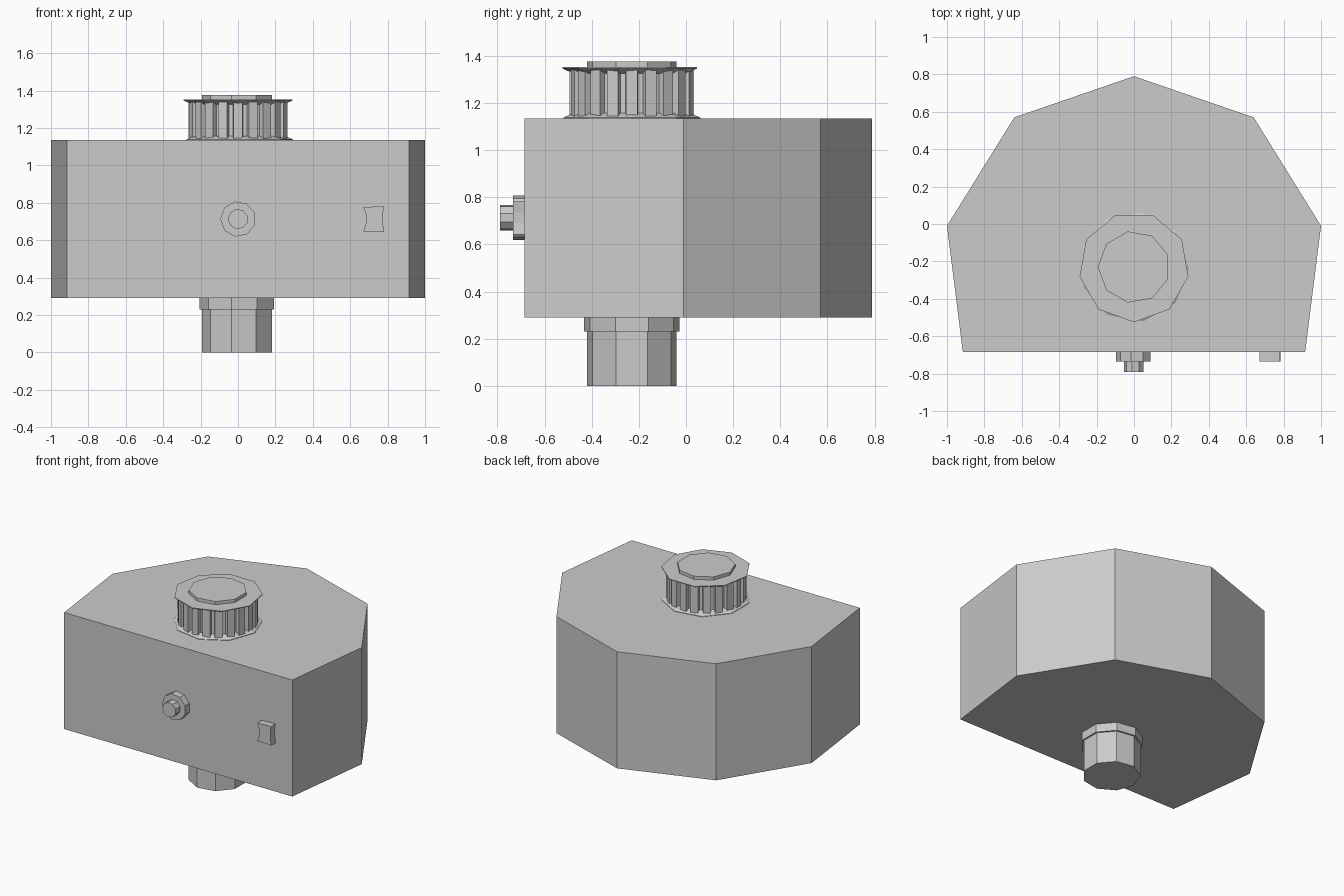
import bpy, bmesh
from math import sin, cos, pi, radians
from mathutils import Matrix, Vector

if "Cube" in bpy.data.objects:
    bpy.data.objects.remove(bpy.data.objects["Cube"])

grey = bpy.data.materials.new("plain grey")
grey.use_nodes = True
grey.diffuse_color = (0.6, 0.6, 0.6, 1)
grey.node_tree.nodes["Principled BSDF"].inputs["Base Color"].default_value = (0.6, 0.6, 0.6, 1)

AXIS = Matrix.Translation((0, -0.23, 0))
FRONT = Matrix.Rotation(radians(90), 4, 'X')   # local z points to the front


def loft(name, rings, matrix=Matrix()):
    """Skin a stack of equal rings [(outline, z), ...] and cap both ends."""
    bm = bmesh.new()
    loops = [[bm.verts.new((x, y, z)) for x, y in pts] for pts, z in rings]
    n = len(loops[0])
    for low, high in zip(loops, loops[1:]):
        for i in range(n):
            j = (i + 1) % n
            bm.faces.new((low[i], low[j], high[j], high[i]))
    bm.faces.new(loops[0][::-1])
    bm.faces.new(loops[-1])
    bmesh.ops.transform(bm, matrix=matrix, verts=bm.verts)
    bmesh.ops.recalc_face_normals(bm, faces=bm.faces)
    mesh = bpy.data.meshes.new(name)
    bm.to_mesh(mesh)
    bm.free()
    mesh.materials.append(grey)
    obj = bpy.data.objects.new(name, mesh)
    bpy.context.collection.objects.link(obj)
    return obj


def ngon(r, start=180, n=9):
    return [(r * cos(radians(start) + 2 * pi * i / n),
             r * sin(radians(start) + 2 * pi * i / n)) for i in range(n)]


# Housing: flat front with a faceted rounded back
half = [(0.915, -0.685), (1, -0.01), (0.64, 0.57)]
outline = half + [(0, 0.79)] + [(-x, y) for x, y in reversed(half)]
loft("housing", [(outline, 0.29), (outline, 1.135)])

# Shaft through the housing and the collar under it
loft("shaft", [(ngon(0.193), 0), (ngon(0.193), 1.375)], AXIS)
loft("lower_collar", [(ngon(0.205), 0.23), (ngon(0.205), 0.3)], AXIS)

# Toothed pulley: narrow grooves between wide teeth
TEETH = 20
gear = []
for t in range(TEETH):
    for part, r in ((-0.3, 0.265), (0.3, 0.265), (0.36, 0.235), (0.64, 0.235)):
        a = 2 * pi * (t + part) / TEETH
        gear.append((r * cos(a), r * sin(a)))
loft("pulley_teeth", [(gear, 1.13), (gear, 1.34)], AXIS)

# Flared flanges above and below the teeth
loft("upper_flange", [(ngon(0.25, -90), 1.325), (ngon(0.295, -90), 1.347),
                      (ngon(0.295, -90), 1.352)], AXIS)
loft("lower_flange", [(ngon(0.295, -80), 1.13), (ngon(0.295, -80), 1.138),
                      (ngon(0.25, -80), 1.158)], AXIS)

# Front fitting: wide nut and narrow pin
place = Matrix.Translation((0, 0, 0.713)) @ FRONT
loft("front_nut", [(ngon(0.095), 0.67), (ngon(0.095), 0.735)], place)
loft("front_pin", [(ngon(0.054), 0.72), (ngon(0.054), 0.79)], place)

# Small front button with hollowed sides
button = [(-0.055, -0.066), (0.057, -0.07), (0.049, -0.022), (0.049, 0.022),
          (0.055, 0.068), (-0.055, 0.064), (-0.04, 0.022), (-0.04, -0.022)]
loft("front_button", [(button, 0.67), (button, 0.735)],
     Matrix.Translation((0.725, 0, 0.713)) @ FRONT)
